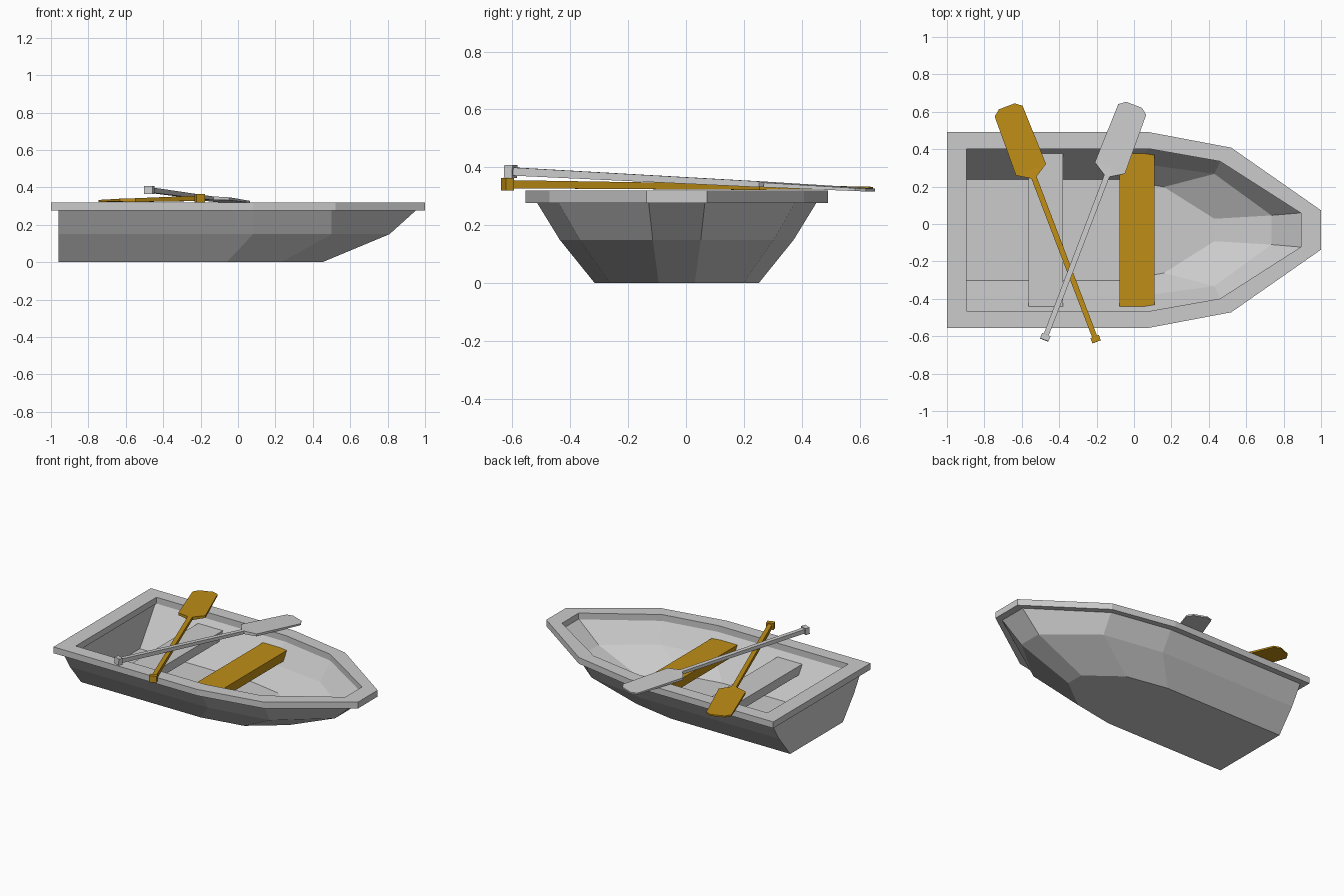
import bpy, bmesh, math
from mathutils import Vector

if "Cube" in bpy.data.objects:
    bpy.data.objects.remove(bpy.data.objects["Cube"])

CY = -0.032  # centreline of the boat

brown = bpy.data.materials.new("brown_wood")
brown.diffuse_color = (0.52, 0.27, 0.008, 1)
brown.use_nodes = True
brown.node_tree.nodes["Principled BSDF"].inputs["Base Color"].default_value = brown.diffuse_color


def loft(name, rings, closed=False, mat=None):
    """Skin a list of equal-length point rings; cap the ends or close the loop."""
    bm = bmesh.new()
    vs = [[bm.verts.new(p) for p in ring] for ring in rings]
    n = len(vs[0])
    pairs = list(zip(vs, vs[1:])) + ([(vs[-1], vs[0])] if closed else [])
    for a, b in pairs:
        for i in range(n):
            j = (i + 1) % n
            bm.faces.new((a[i], a[j], b[j], b[i]))
    if not closed:
        bm.faces.new(vs[0])
        bm.faces.new(vs[-1])
    bmesh.ops.recalc_face_normals(bm, faces=bm.faces)
    me = bpy.data.meshes.new(name)
    bm.to_mesh(me)
    bm.free()
    ob = bpy.data.objects.new(name, me)
    bpy.context.collection.objects.link(ob)
    if mat:
        me.materials.append(mat)
    return ob


def outline(half, z):
    """Mirror half a plan outline (x, half width) across the centreline."""
    return ([(x, CY - w, z) for x, w in half] +
            [(x, CY + w, z) for x, w in reversed(half)])


# Hull shell: up the outside, over the edge, down the inside to the floor
loft("hull", [
    outline([(-.96, .283), (-.06, .283), (.23, .23), (.45, .062)], 0),
    outline([(-.96, .404), (.08, .404), (.50, .335), (.81, .083)], .15),
    outline([(-.96, .487), (.08, .487), (.50, .412), (.96, .098)], .285),
    outline([(-.905, .442), (.07, .442), (.465, .375), (.90, .092)], .285),
    outline([(-.905, .352), (.05, .352), (.43, .30), (.735, .078)], .15),
    outline([(-.905, .27), (-.06, .27), (.16, .23), (.43, .06)], .03),
])

# Gunwale rim
outer = [(-1, .523), (.08, .523), (.52, .44), (1, .105)]
inner = [(-.895, .434), (.08, .434), (.46, .367), (.893, .09)]
loft("gunwale", [outline(outer, .277), outline(outer, .32),
                 outline(inner, .32), outline(inner, .277)], closed=True)

# Seats, with ends that follow the hull sides
for name, x, taper, mat in (("rear_seat", -.565, 0, None),
                            ("middle_seat", -.077, .01, brown)):
    loft(name, [outline([(x, .41 - d), (x + .125, .41 - d), (x + .186, .41 - d - taper)], z)
                for z, d in ((.18, .035), (.24, 0))], mat=mat)


# Oars: square knob, square shaft and flat blade along one line
def oar(name, start, end, mat=None):
    start, end = Vector(start), Vector(end)
    length = (end - start).length
    d = (end - start) / length
    side = d.cross(Vector((0, 0, 1))).normalized()
    up = side.cross(d)
    stations = [(0, .024, .022), (.03, .024, .022), (.03, .014, .014),
                (.94, .015, .010), (.985, .086, .008), (1.32, .08, .005),
                (length, .045, .005)]
    loft(name, [[start + d * u + side * (a * w) + up * (b * h)
                 for a, b in ((-1, -1), (1, -1), (1, 1), (-1, 1))]
                for u, w, h in stations], mat=mat)


oar("brown_oar", (-.2, -.63, .342), (-.68, .629, .328), brown)
oar("grey_oar", (-.48, -.62, .387), (0, .637, .322))
